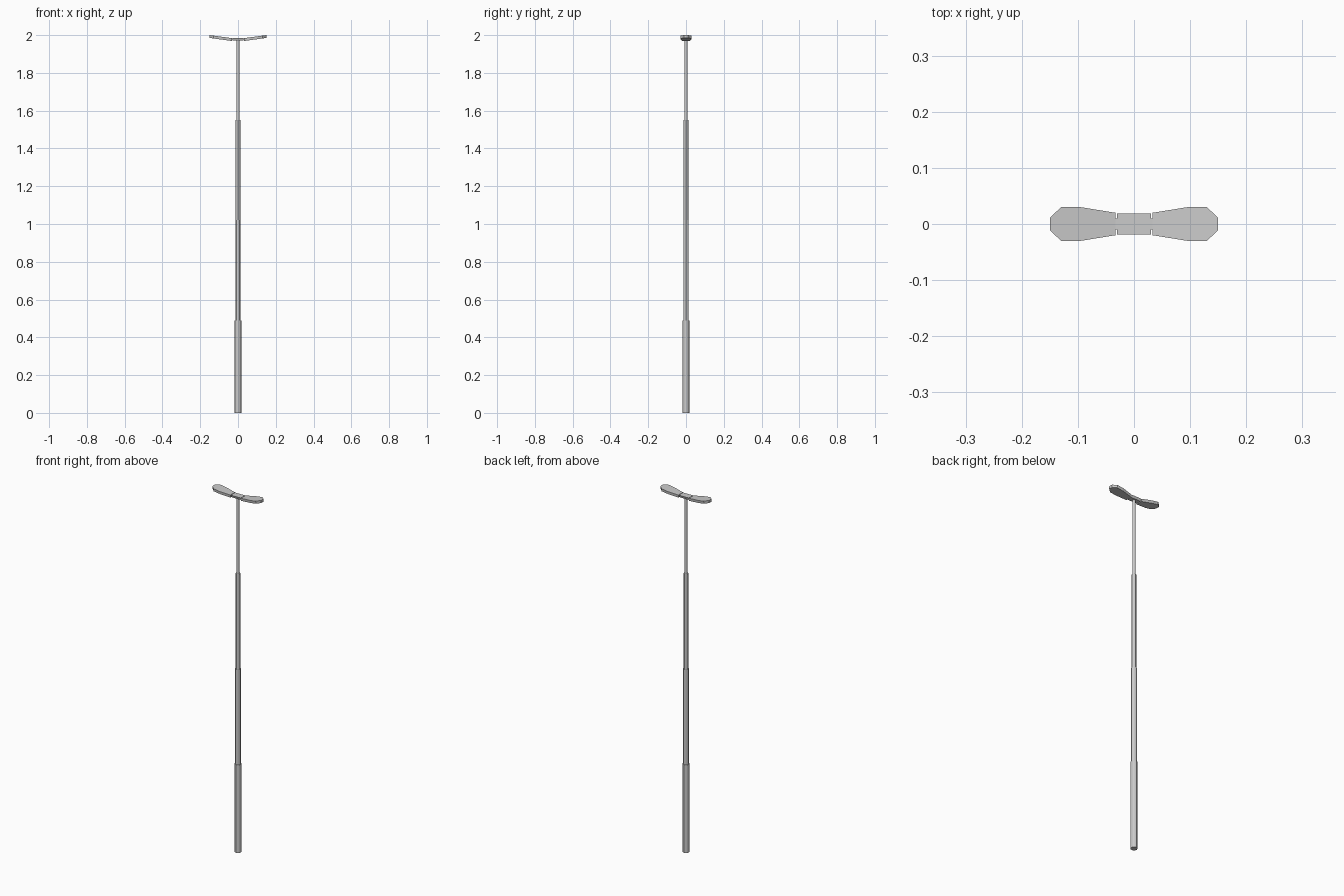
import bpy, bmesh

if "Cube" in bpy.data.objects:
    bpy.data.objects.remove(bpy.data.objects["Cube"])

def make(name, bm):
    bmesh.ops.recalc_face_normals(bm, faces=bm.faces)
    me = bpy.data.meshes.new(name)
    bm.to_mesh(me)
    bm.free()
    ob = bpy.data.objects.new(name, me)
    bpy.context.collection.objects.link(ob)
    return ob

def slab(name, outline, bottom, top, inset=1.0):
    """Closed slab over an xy outline; bottom and top give z from x."""
    bm = bmesh.new()
    lo = [bm.verts.new((x, y * inset, bottom(x))) for x, y in outline]
    hi = [bm.verts.new((x, y, top(x))) for x, y in outline]
    bm.faces.new(lo[::-1])
    bm.faces.new(hi)
    n = len(outline)
    for i in range(n):
        j = (i + 1) % n
        bm.faces.new((lo[i], lo[j], hi[j], hi[i]))
    return make(name, bm)

# Stepped pole, four sections
sections = [(0, 0.49, 0.0175), (0.49, 1.02, 0.0145), (1.02, 1.55, 0.012), (1.55, 1.975, 0.008)]
for i, (z0, z1, r) in enumerate(sections):
    bpy.ops.mesh.primitive_cylinder_add(vertices=12, radius=r, depth=z1 - z0,
                                        location=(0, 0, (z0 + z1) / 2))
    ob = bpy.context.object
    ob.name = f"pole_section_{i + 1}"
    bpy.ops.object.shade_smooth_by_angle()

# Central hub and the narrow bar that carries the heads
slab("hub", [(-0.03, -0.019), (0.03, -0.019), (0.03, 0.019), (-0.03, 0.019)],
     lambda x: 1.968 + abs(x) * 0.1, lambda x: 1.984, 0.75)
slab("connector", [(-0.036, -0.01), (0.036, -0.01), (0.036, 0.01), (-0.036, 0.01)],
     lambda x: 1.974, lambda x: 1.982)

# Two mirrored lamp heads, tilted upward
half = [(0.033, 0.02), (0.095, 0.03), (0.13, 0.03), (0.15, 0.011)]
outline = half + [(x, -y) for x, y in reversed(half)]
rise = 0.016 / 0.117
for side, s in (("right", 1), ("left", -1)):
    slab(f"lamp_head_{side}", [(s * x, y) for x, y in outline],
         lambda x: 1.969 + (abs(x) - 0.033) * rise,
         lambda x: 1.984 + (abs(x) - 0.033) * rise, 0.93)
